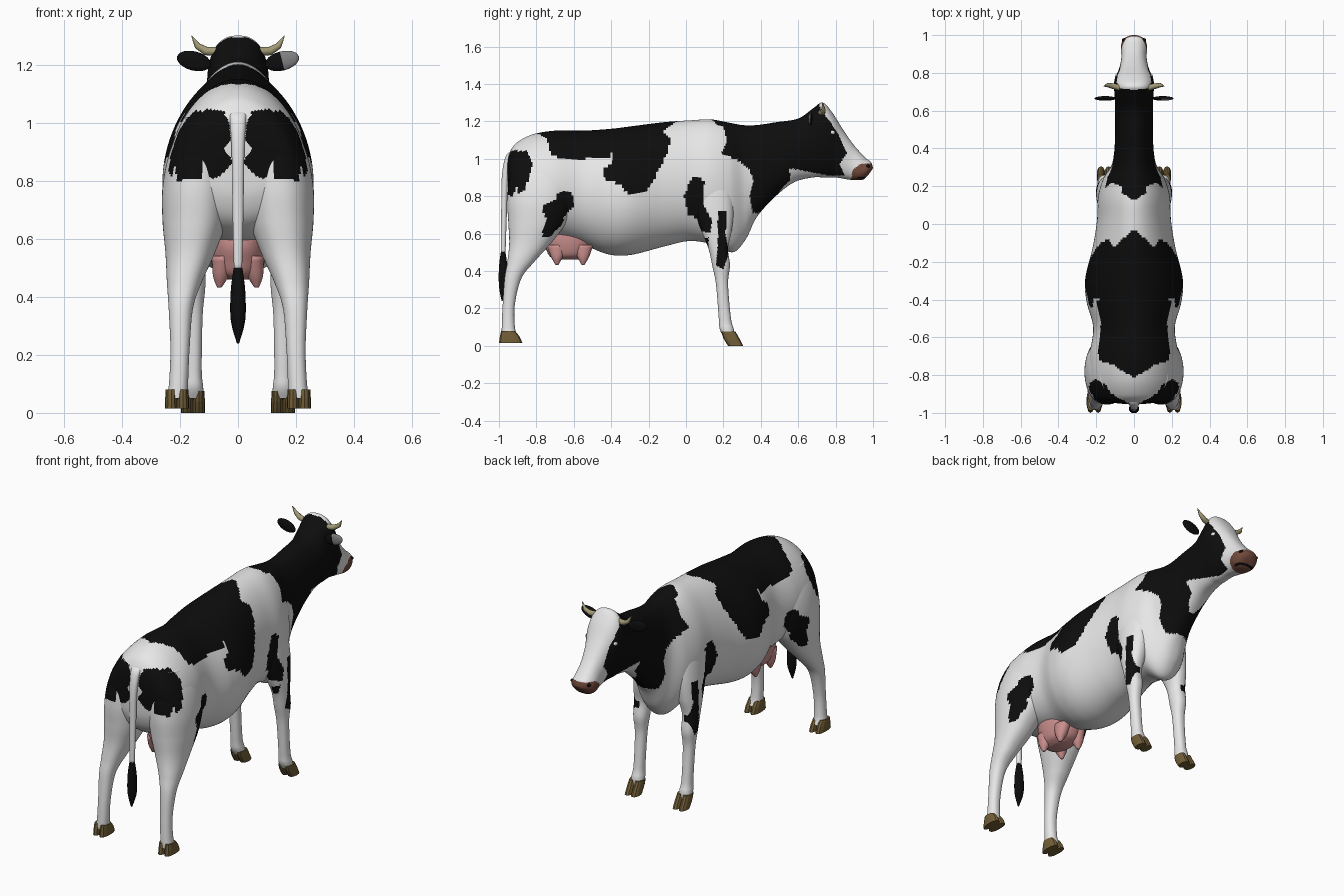
import bpy, bmesh, math
from mathutils import Vector

default = bpy.data.objects.get("Cube")
if default:
    bpy.data.objects.remove(default, do_unlink=True)

UNIT = 0.01  # tables below are in hundredths


def material(name, r, g, b):
    mat = bpy.data.materials.new(name)
    mat.use_nodes = True
    mat.diffuse_color = (r, g, b, 1)
    shader = mat.node_tree.nodes["Principled BSDF"]
    shader.inputs["Base Color"].default_value = (r, g, b, 1)
    shader.inputs["Roughness"].default_value = 0.8
    return mat


WHITE = material("white_coat", .83, .83, .83)
BLACK = material("black_coat", .004, .004, .004)
NOSE = material("brown_nose", .17, .07, .045)
PINK = material("pink_udder", .6, .28, .27)
HOOF = material("hoof_brown", .17, .115, .04)
HORN = material("horn_tan", .36, .32, .18)
GREY = material("grey_ear_lining", .22, .22, .23)


def spline(a, b, c, d, t):
    """Smooth blend between b and c, one value at a time."""
    return [q + t / 2 * (r - p + t * (2 * p - 5 * q + 4 * r - s + t * (3 * (q - r) + s - p)))
            for p, q, r, s in zip(a, b, c, d)]


def loft(name, rings, materials, steps=6, sides=32, smooth=True):
    """Skin rings of (y1, z1, y2, z2, half width, x centre, lower widening, roundness)."""
    rows = []
    for i in range(len(rings) - 1):
        a, d = rings[max(i - 1, 0)], rings[min(i + 2, len(rings) - 1)]
        rows += [spline(a, rings[i], rings[i + 1], d, k / steps) for k in range(steps)]
    rows.append(rings[-1])
    bm = bmesh.new()
    loops = []
    for y1, z1, y2, z2, w, xc, bias, power in rows:
        loop = []
        for k in range(sides):
            angle = math.tau * k / sides
            u, s = math.cos(angle), math.sin(angle)
            x = xc + w * math.copysign(abs(s) ** power, s) * (1 - bias * u)
            y = (y1 + y2 + u * (y1 - y2)) / 2
            z = (z1 + z2 + u * (z1 - z2)) / 2
            loop.append(bm.verts.new(Vector((x, y, z)) * UNIT))
        loops.append(loop)
    for low, high in zip(loops, loops[1:]):
        for k in range(sides):
            n = (k + 1) % sides
            bm.faces.new((low[k], low[n], high[n], high[k]))
    bm.faces.new(loops[0])
    bm.faces.new(loops[-1])
    bmesh.ops.recalc_face_normals(bm, faces=bm.faces)
    for face in bm.faces:
        face.smooth = smooth
    mesh = bpy.data.meshes.new(name)
    bm.to_mesh(mesh)
    bm.free()
    for mat in materials:
        mesh.materials.append(mat)
    obj = bpy.data.objects.new(name, mesh)
    bpy.context.collection.objects.link(obj)
    return obj


def limb(name, rows, materials, side=1, shift=0, **options):
    """Loft of level rings given as (z, front y, back y, half width, x centre)."""
    rings = [(f, z, b, z, w, side * (x + shift), 0, .85) for z, f, b, w, x in rows]
    return loft(name, rings, materials, **options)


def inside(y, z, outline):
    hit = False
    for (y1, z1), (y2, z2) in zip(outline, outline[1:] + outline[:1]):
        if (z1 > z) != (z2 > z) and y < y1 + (z - z1) / (z2 - z1) * (y2 - y1):
            hit = not hit
    return hit


# Outlines of the coat patches in the side plane
saddle = [(-83, 140), (-80, 112), (-74, 109), (-72, 102), (-66, 100), (-56, 99), (-50, 101),
          (-41, 101), (-39, 104), (-40, 97), (-45, 94), (-43, 89), (-35, 86), (-31, 81),
          (-21, 83), (-15, 93), (-10, 103), (-8, 111), (-14, 116), (-4, 119), (-2, 140)]
neck = [(12, 140), (13, 120), (20, 117), (22, 109), (19, 103), (28, 99), (34, 94), (36, 88),
        (34, 80), (36, 71), (41, 71), (46, 77), (52, 85), (56, 89), (55, 95), (66, 93),
        (76, 91), (85, 91), (82, 97), (86, 103), (82, 112), (77, 120), (72, 126), (69, 140)]
rump = [(-99, 81), (-91, 80), (-86, 84), (-83, 92), (-82, 98), (-85, 104), (-99, 104)]
thigh = [(-77, 58), (-75, 68), (-77, 75), (-70, 78), (-68, 82), (-61, 82), (-60, 75),
         (-65, 69), (-68, 60), (-72, 58)]
shoulder = [(-1, 80), (2, 88), (6, 91), (10, 88), (9, 76), (14, 67), (13, 60), (6, 62), (1, 71)]
elbow = [(8, 56), (12, 58), (12, 47), (9, 50)]
foreleg = [(17, 72), (22, 72), (21, 60), (23, 50), (20, 41), (16, 43), (17, 54)]
side_patches = [saddle, neck, rump, thigh, shoulder, elbow, foreleg]
muzzle = [(88, 85), (89, 94), (93, 97), (97, 97.5), (105, 97.5), (105, 85)]
mouth = [(91, 89.4), (92, 90.2), (105, 90.8), (105, 89.4)]

# Patches seen on the back, as (y, distance from the spine)
back_patches = [
    [(-82, -1), (-76, 9), (-70, 17), (-58, 19), (-50, 17), (-43, 20), (-38, 30), (-15, 30),
     (-12, 19), (-10, 8), (-3, 1), (-3, -1)],
    [(13, -1), (13, 1), (17, 7), (21, 10), (30, 30), (60, 30), (60, -1)]]

# Patch on each buttock, as (distance from the middle, z)
buttock_patches = [[(2, 86), (7, 81), (21, 80), (22, 88), (20, 98), (14, 105), (5, 104),
                    (3, 100), (2.5, 94), (5, 91), (2.5, 88)]]


def paint(obj, side=0):
    for face in obj.data.polygons:
        x, y, z = face.center / UNIT
        normal = face.normal
        if normal.x * side < -.15 or (normal.z < -.4 and y < 30):
            continue
        if y < -82 and normal.y < -.5:
            spot, patches = (abs(x), z), buttock_patches
        elif y < 60 and normal.z > .75:
            spot, patches = (y, abs(x)), back_patches
        else:
            spot, patches = (y, z), side_patches
        if any(inside(*spot, patch) for patch in patches + [mouth]):
            face.material_index = 1
        elif inside(y, z, muzzle):
            face.material_index = 2


# Trunk, neck and head in one skin: top y z, bottom y z, half width, lower widening
trunk_rows = [
    (-95.5, 97, -95.5, 91, 2, .1), (-95, 101, -95, 84, 8, .1), (-93.5, 105, -94, 74, 17, .15),
    (-90, 109, -90, 66, 21, .15), (-82, 113, -82, 61, 23.5, .15), (-70, 115, -70, 58, 23.5, .12),
    (-55, 115, -55, 54, 21.5, .1), (-40, 116, -42, 49, 25, .1), (-28, 117.5, -30, 48.5, 25.7, .1),
    (-12, 119.5, -12, 53, 21.7, .1), (2, 120.5, 2, 56, 19.5, .1), (13, 121, 15, 54, 19, .08),
    (22, 119.5, 25, 50, 16.5, 0)]
neck_rows = [
    (30, 118, 32, 57, 12, 0), (38, 118, 38, 69, 10.5, 0),
    (48, 119.5, 48, 80, 10, 0), (60, 121.5, 58, 87.5, 10, 0)]
head_rows = [
    (68, 127, 68, 90, 10.2, -.1), (73, 130, 73, 90, 10.5, -.15),
    (78, 125, 76, 90, 9.8, -.2), (84, 115.5, 80, 90, 7.8, -.1),
    (90, 107, 86, 89, 6.7, 0), (96, 100.5, 91, 88.5, 6.9, .1),
    (99, 98, 95, 89, 6, 0), (100, 95, 98, 92, 3, 0)]
body_rings = [(*row[:5], 0, row[5], power)
              for rows, power in ((trunk_rows, 1.02), (neck_rows, .88), (head_rows, .8))
              for row in rows]
paint(loft("body", body_rings, [WHITE, BLACK, NOSE], steps=12, sides=112))

# Legs and hooves
hind_rows = [(102, -70, -88, 5, 13), (90, -61, -94, 10, 13.5), (78, -60, -95.5, 11.8, 14.2),
             (66, -64, -95, 11, 15), (55, -72, -94.5, 8.5, 16.5), (45, -81, -95.5, 6, 18.5),
             (36, -88, -97, 4.2, 19.7), (22, -91.5, -98, 3.3, 20), (10, -91.5, -98.5, 3.3, 20.5),
             (5, -90, -98.5, 3.8, 21)]
fore_rows = [(100, 20, 8, 3, 10), (88, 24, 3, 6, 11.8), (74, 25.5, 4, 6.9, 12.8),
             (62, 24.5, 8, 5.8, 14.3), (52, 22.5, 12, 4.6, 15.5), (43, 23.5, 14, 4.2, 15.5),
             (33, 22.5, 16, 3.3, 15.5), (15, 24, 17.5, 3, 15.5), (9, 25.5, 18, 3.5, 15.5),
             (5, 26, 20, 3.6, 15.5)]
hind_claw = [(8, -91.5, -98.8, 1.9, 21), (5, -89, -99.5, 2.1, 21), (1.5, -87.5, -100, 2.2, 21)]
fore_claw = [(7.5, 26.5, 19, 1.9, 15.5), (4, 28.5, 20, 2.1, 15.5), (0, 30.5, 22.5, 2.2, 15.5)]
teat = [(54, 5.5, -5.5, 4, 5), (48, 3.4, -3.4, 3, 5.8), (45, 1.8, -1.8, 1.8, 6.2),
        (43.3, .8, -.8, .8, 6.4)]

for side, word in ((1, "left"), (-1, "right")):
    for end, rows, claw in (("hind", hind_rows, hind_claw), ("fore", fore_rows, fore_claw)):
        leg = limb(f"{word}_{end}_leg", rows, [WHITE, BLACK], side, steps=14, sides=64)
        paint(leg, side)
        for place, shift in (("inner", -2), ("outer", 2)):
            limb(f"{word}_{end}_{place}_claw", claw, [HOOF], side, shift,
                 steps=2, sides=12, smooth=False)

    # Teats under the udder
    for place, y in (("front", -55), ("rear", -69)):
        rows = [(z, y + f, y + b, w, x) for z, f, b, w, x in teat]
        limb(f"{word}_{place}_teat", rows, [PINK], side, steps=3, sides=14)

    # Ear, eye and nostril as flattened balls
    for name, place, size, tilt, mat in (
            ("ear", (15.2, 66.5, 121.3), (6, 1.2, 3.3), -.25, BLACK),
            ("eye", (9, 78, 114), (1, 1.6, 1.2), 0, WHITE),
            ("nostril", (5, 97.3, 96), (1.4, 1.2, .9), 0, BLACK)):
        bpy.ops.mesh.primitive_uv_sphere_add(
            segments=20, ring_count=12, location=Vector((side * place[0], *place[1:])) * UNIT,
            rotation=(0, side * tilt, 0))
        ball = bpy.context.object
        ball.name = f"{word}_{name}"
        ball.scale = Vector(size) * UNIT
        ball.data.materials.append(mat)
        bpy.ops.object.shade_smooth()
        if ball.name == "left_ear":
            ball.data.materials.append(GREY)
            for face in ball.data.polygons:
                face.material_index = int(face.normal.y < 0 and face.center.x > 0)

    # Tapered, upswept horn
    curve = bpy.data.curves.new(f"{word}_horn", "CURVE")
    curve.dimensions = "3D"
    curve.bevel_depth = 1.6 * UNIT
    curve.bevel_resolution = 3
    path = curve.splines.new("POLY")
    stations = [(7, 72, 124.5, 1), (11, 73, 124.7, .95), (14, 73.5, 126.5, .7), (16, 73, 130, .1)]
    path.points.add(len(stations) - 1)
    for point, (x, y, z, radius) in zip(path.points, stations):
        point.co = (side * x * UNIT, y * UNIT, z * UNIT, 1)
        point.radius = radius
    curve.materials.append(HORN)
    horn = bpy.data.objects.new(f"{word}_horn", curve)
    bpy.context.collection.objects.link(horn)
    bpy.ops.object.select_all(action="DESELECT")
    horn.select_set(True)
    bpy.context.view_layer.objects.active = horn
    bpy.ops.object.convert(target="MESH")

# Udder, tail and tail tuft
limb("udder", [(66, -48, -76, 9.5, 0), (58, -48.5, -77, 10, 0), (52, -50.5, -75, 9.2, 0),
               (48, -53, -73, 7.5, 0), (46, -57, -70, 4, 0)], [PINK])
limb("tail", [(104.5, -89, -93, 3.2, 0), (101, -93, -96.5, 2.8, 0), (90, -95, -98.5, 2.2, 0),
              (70, -95.8, -98.8, 1.9, 0), (49, -96.5, -99, 1.4, 0)], [WHITE], sides=16)
limb("tail_tuft", [(50, -96.5, -99, 1.5, 0), (42, -95.5, -100, 2.5, 0),
                   (32, -95.5, -100, 2.5, 0), (24, -98, -98.6, .4, 0)], [BLACK], sides=16)
